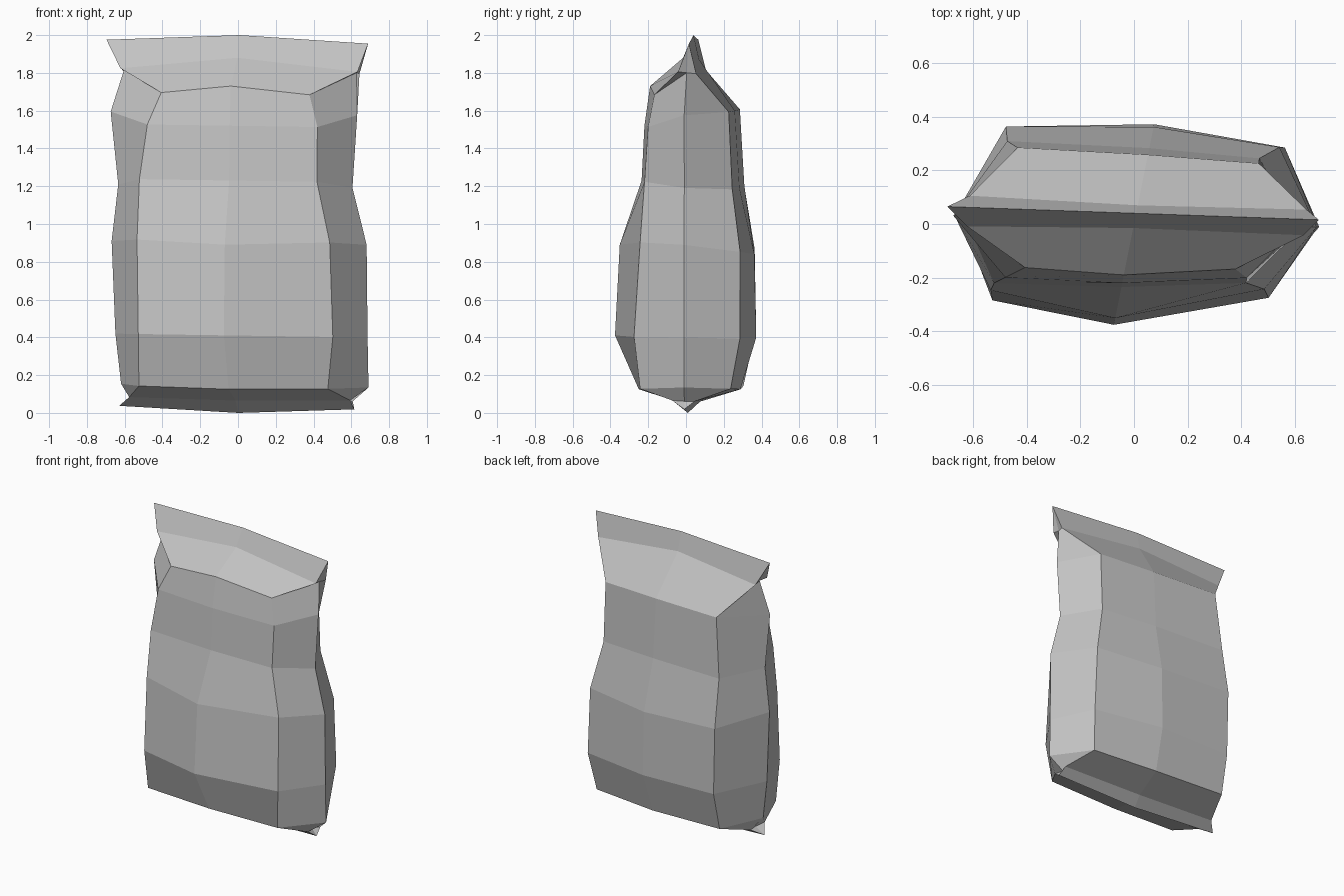
import bpy
import bmesh

# Remove the default object
default_object = bpy.data.objects.get("Cube")
if default_object:
    bpy.data.objects.remove(default_object, do_unlink=True)


def make_material(name, colour):
    material = bpy.data.materials.new(name)
    material.use_nodes = True
    material.diffuse_color = colour
    shader = next(n for n in material.node_tree.nodes if n.type == "BSDF_PRINCIPLED")
    shader.inputs["Base Color"].default_value = colour
    shader.inputs["Roughness"].default_value = 0.8
    return material


def crumple(x, y, z):
    """Twist the ideal cross-section slightly so that the bag sits unevenly."""
    depth = y * (1 - 0.14 * x) - 0.03 * x
    return (x + 0.1 * y, depth, z - 0.015 * x)


def cross_section(corner_x, side_x, front_y, side_y, back_y, heights, lift=0.0):
    """Eight points around the bag: front corners and middle, sides, back."""
    left, right = corner_x
    side_left, side_right = side_x
    front, front_mid = front_y
    back, back_mid = back_y
    z_front, z_side, z_back = heights
    return [
        crumple(left, front, z_front),
        crumple(0.1 * front_mid, front_mid, z_front + lift),
        crumple(right, front, z_front),
        crumple(side_right, side_y, z_side),
        crumple(right, back, z_back),
        crumple(0.1 * back_mid, back_mid, z_back + lift),
        crumple(left, back, z_back),
        crumple(side_left, side_y, z_side),
    ]


def sealed_edge(left, right, y, z, lift):
    """A flat pressed edge, where front and back meet."""
    ends = (left, right)
    return cross_section(ends, ends, (y, y), y, (y, y), (z, z, z), lift)


# Bottom seal and pinched base
bottom_seal = sealed_edge(-0.63, 0.615, 0.01, 0.028, -0.028)
bottom_pinch = cross_section((-0.57, 0.6), (-0.56, 0.58), (-0.06, -0.065),
                             0.01, (0.07, 0.075), (0.075, 0.07, 0.07), -0.01)

# Filled body, from the base to the shoulders
body = [
    cross_section((-0.5, 0.5), (-0.62, 0.69), (-0.245, -0.25),
                  0.01, (0.27, 0.29), (0.135, 0.145, 0.135), -0.01),
    cross_section((-0.5, 0.53), (-0.65, 0.685), (-0.28, -0.375),
                  0.01, (0.325, 0.375), (0.41, 0.41, 0.4)),
    cross_section((-0.51, 0.51), (-0.67, 0.68), (-0.245, -0.35),
                  0.01, (0.325, 0.365), (0.91, 0.9, 0.86), -0.02),
    cross_section((-0.5, 0.44), (-0.635, 0.605), (-0.22, -0.235),
                  0.01, (0.275, 0.285), (1.23, 1.2, 1.19)),
    cross_section((-0.46, 0.44), (-0.675, 0.63), (-0.2, -0.22),
                  0.01, (0.255, 0.26), (1.52, 1.585, 1.6)),
]

# Folded shoulder shares its sides and back with the top pinch
top_pinch = cross_section((-0.62, 0.635), (-0.605, 0.625), (-0.025, -0.015),
                          0.025, (0.08, 0.07), (1.815, 1.81, 1.805), 0.065)
shoulder = cross_section((-0.39, 0.395), (-0.6, 0.6), (-0.165, -0.19),
                         0.025, (0.08, 0.07), (1.69, 1.8, 1.8), 0.04)
shoulder[3:] = top_pinch[3:]

# Top seal
top_seal = sealed_edge(-0.7, 0.685, 0.04, 1.965, 0.035)

# Loft the sections into one closed skin
sections = [bottom_seal, bottom_pinch, *body, shoulder, top_pinch, top_seal]
bm = bmesh.new()
rings = [[bm.verts.new(point) for point in section] for section in sections]
for lower, upper in zip(rings, rings[1:]):
    for i in range(len(lower)):
        j = (i + 1) % len(lower)
        bm.faces.new((lower[i], lower[j], upper[j], upper[i]))
bmesh.ops.remove_doubles(bm, verts=bm.verts[:], dist=0.001)
bmesh.ops.recalc_face_normals(bm, faces=bm.faces[:])

mesh = bpy.data.meshes.new("snack_bag")
bm.to_mesh(mesh)
bm.free()
mesh.materials.append(make_material("plain grey", (0.55, 0.55, 0.55, 1.0)))
bag = bpy.data.objects.new("snack_bag", mesh)
bpy.context.collection.objects.link(bag)
